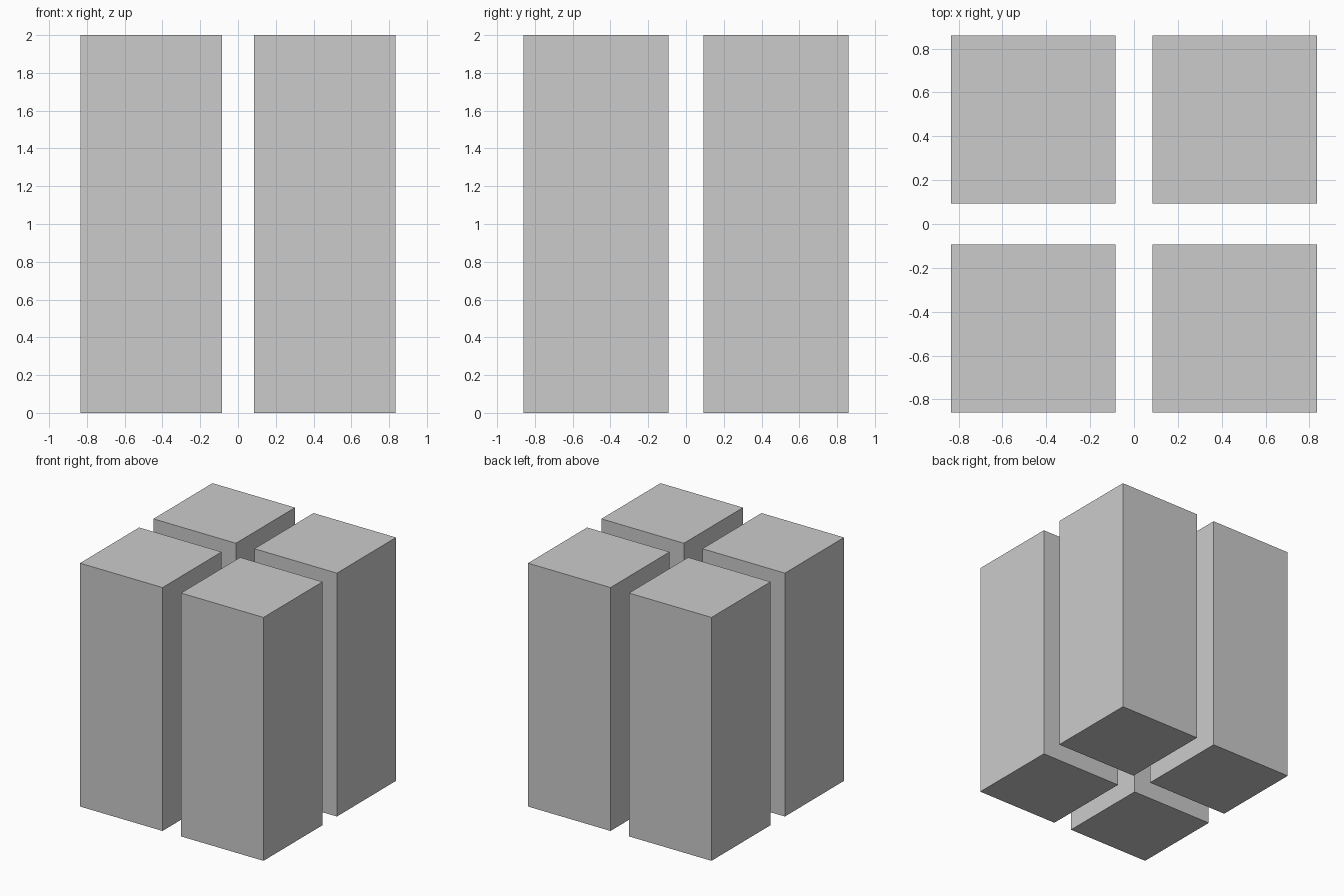
import bpy

if "Cube" in bpy.data.objects:
    bpy.data.objects.remove(bpy.data.objects["Cube"])

# Block extents measured from the centre lines
X_IN, X_OUT = 0.084, 0.834
Y_IN, Y_OUT = 0.093, 0.86
HEIGHT = 2.0


def add_block(name, sx, sy):
    """One square-edged tower standing on the ground in the given quadrant."""
    bpy.ops.mesh.primitive_cube_add(
        size=1,
        location=(sx * (X_IN + X_OUT) / 2, sy * (Y_IN + Y_OUT) / 2, HEIGHT / 2))
    block = bpy.context.object
    block.name = name
    block.scale = (X_OUT - X_IN, Y_OUT - Y_IN, HEIGHT)
    bpy.ops.object.transform_apply(location=False, rotation=False, scale=True)


# Four identical blocks separated by a cross-shaped gap
for depth, sy in (("front", -1), ("back", 1)):
    for side, sx in (("left", -1), ("right", 1)):
        add_block(f"{depth}_{side}_block", sx, sy)
